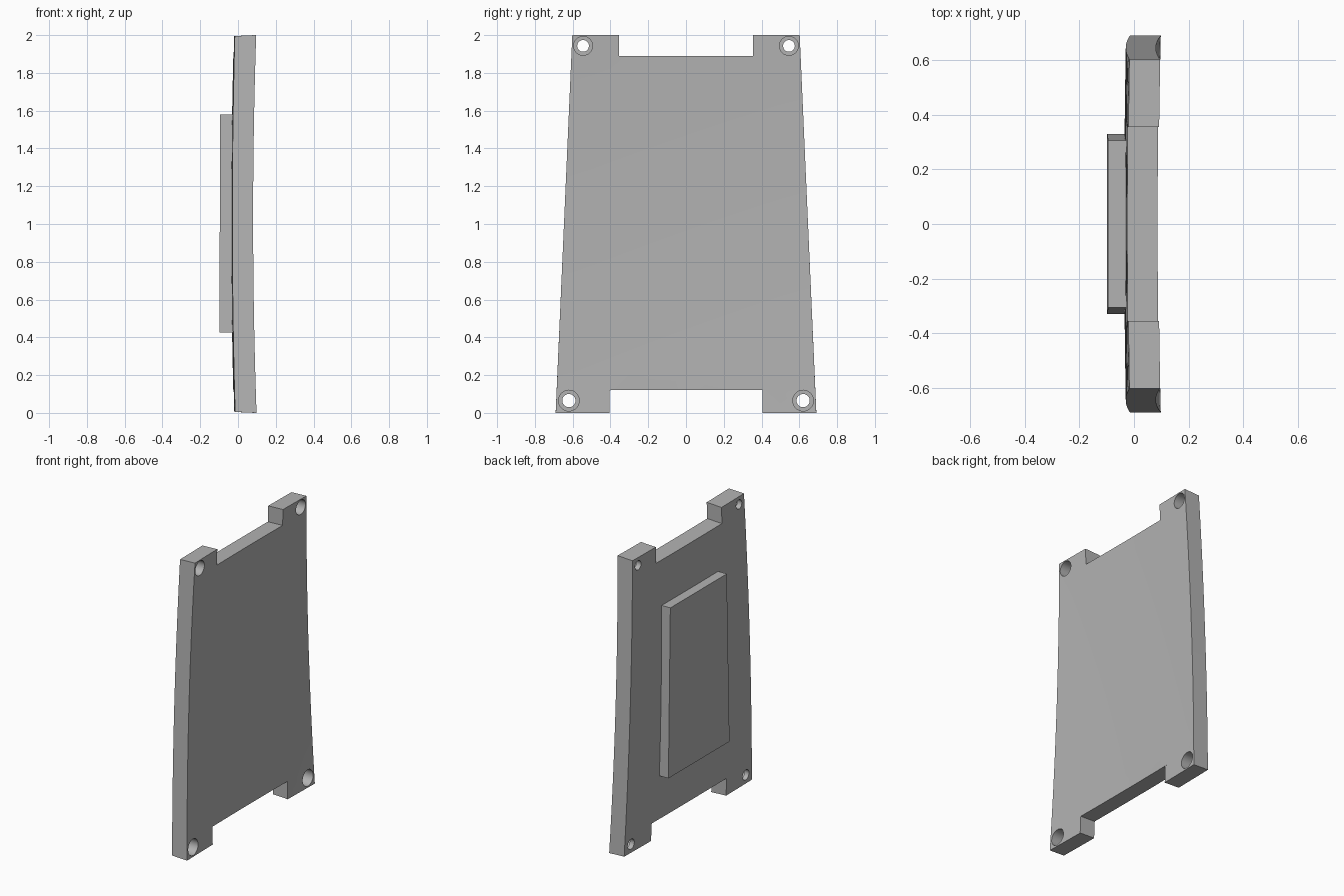
import bpy, bmesh
from mathutils import Vector

cube = bpy.data.objects.get("Cube")
if cube:
    bpy.data.objects.remove(cube, do_unlink=True)

# Plain grey material
grey = bpy.data.materials.new("plain_grey")
grey.use_nodes = True
colour = (0.45, 0.45, 0.45, 1)
grey.diffuse_color = colour
grey.node_tree.nodes["Principled BSDF"].inputs["Base Color"].default_value = colour


def make_object(name, bm):
    bmesh.ops.recalc_face_normals(bm, faces=bm.faces)
    mesh = bpy.data.meshes.new(name)
    bm.to_mesh(mesh)
    bm.free()
    mesh.materials.append(grey)
    obj = bpy.data.objects.new(name, mesh)
    bpy.context.collection.objects.link(obj)
    return obj


def prism(outline, x0, x1):
    """Extrude a (y, z) outline along x."""
    bm = bmesh.new()
    face = bm.faces.new([bm.verts.new((x0, y, z)) for y, z in outline])
    new = bmesh.ops.extrude_face_region(bm, geom=[face])["geom"]
    verts = [v for v in new if isinstance(v, bmesh.types.BMVert)]
    bmesh.ops.translate(bm, verts=verts, vec=(x1 - x0, 0, 0))
    return bm


def slice_up(bm, axis, positions):
    for p in positions:
        co, no = Vector(), Vector()
        co[axis], no[axis] = p, 1
        bmesh.ops.bisect_plane(bm, geom=bm.verts[:] + bm.edges[:] + bm.faces[:],
                               plane_co=co, plane_no=no)


# Tapered plate with a notch at each end, sliced and gently dished
half = [(0.405, 0.12), (0.405, 0), (0.69, 0), (0.602, 2), (0.355, 2), (0.355, 1.89)]
bm = prism(half + [(-y, z) for y, z in reversed(half)], 0, 1)
slice_up(bm, 2, [0.12 + 1.77 * i / 16 for i in range(17)])
slice_up(bm, 1, [0.1 * i for i in range(-6, 7)])
for v in bm.verts:
    y, z = v.co.y, v.co.z
    r2 = y * y + (z - 1) ** 2
    if v.co.x > 0.5:
        v.co.x = 0.073 + 0.017 * r2
    else:
        v.co.x = -0.036 + 0.014 * r2
        v.co.z = 1 + (z - 1) * 0.995
plate = make_object("plate", bm)

# Counterbored screw holes in the four corners
cutters = []
for y, z, bore, hole in ((0.545, 1.943, 0.05, 0.031), (0.62, 0.065, 0.055, 0.035)):
    for side in (1, -1):
        for radius, x0 in ((hole, -0.2), (bore, 0.015)):
            bpy.ops.mesh.primitive_cylinder_add(
                vertices=32, radius=radius, depth=0.2 - x0,
                location=((0.2 + x0) / 2, side * y, z), rotation=(0, 1.5707963, 0))
            cutter = bpy.context.object
            cutter.name = "hole_cutter"
            cutter.hide_render = True
            cutter.data.materials.append(grey)
            cutters.append(cutter)
bpy.context.view_layer.objects.active = plate
for cutter in cutters:
    mod = plate.modifiers.new("hole", 'BOOLEAN')
    mod.operation = 'DIFFERENCE'
    mod.solver = 'EXACT'
    mod.object = cutter
    bpy.ops.object.modifier_apply(modifier=mod.name)
for cutter in cutters:
    bpy.data.objects.remove(cutter, do_unlink=True)

# Raised tapered pad on the other face
bm = prism([(-0.33, 0.425), (0.33, 0.425), (0.305, 1.58), (-0.305, 1.58)], -0.098, -0.02)
for v in bm.verts:
    if v.co.x < -0.05 and v.co.z > 1:
        v.co.x = -0.095
pad = make_object("raised_pad", bm)

# Smooth dished faces with crisp edges
for obj in (plate, pad):
    bpy.ops.object.select_all(action='DESELECT')
    obj.select_set(True)
    bpy.context.view_layer.objects.active = obj
    bpy.ops.object.shade_smooth_by_angle(angle=0.5)
